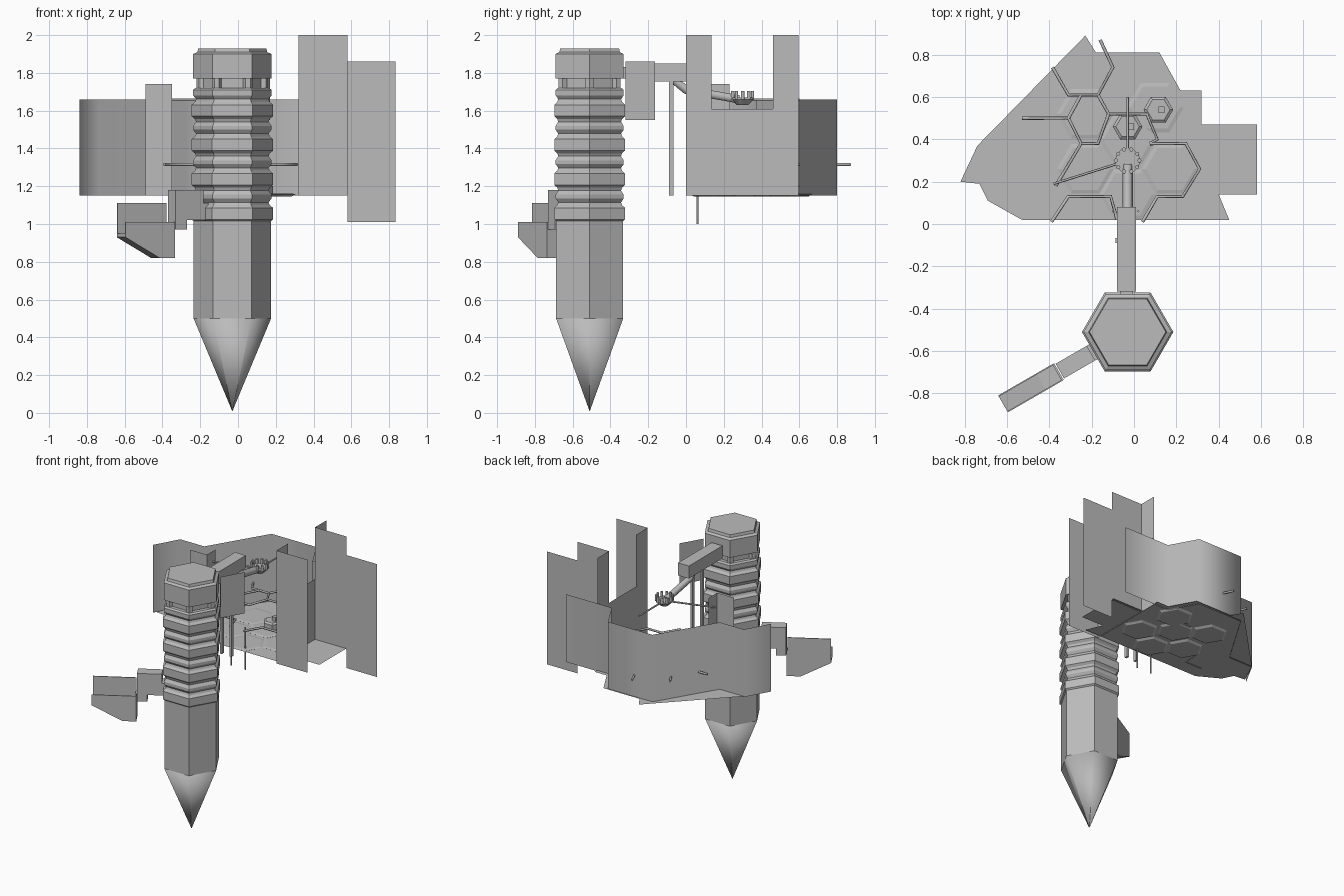
import bpy, bmesh, math
from mathutils import Vector, Matrix

cube = bpy.data.objects.get("Cube")
if cube:
    bpy.data.objects.remove(cube, do_unlink=True)


def material(name, v):
    m = bpy.data.materials.new(name)
    m.use_nodes = True
    m.diffuse_color = (v, v, v, 1)
    m.node_tree.nodes["Principled BSDF"].inputs["Base Color"].default_value = (v, v, v, 1)
    return m


GREY = material("plain grey", 0.5)
PILLAR = Vector((-0.03, -0.51, 0))
FLOOR = 1.15


def finish(name, bm, smooth=False, fix=True):
    if fix:
        bmesh.ops.recalc_face_normals(bm, faces=bm.faces)
    me = bpy.data.meshes.new(name)
    bm.to_mesh(me)
    bm.free()
    me.materials.append(GREY)
    for p in me.polygons:
        p.use_smooth = smooth
    ob = bpy.data.objects.new(name, me)
    bpy.context.collection.objects.link(ob)
    return ob


def loft(name, profile, center, n=6, smooth=False):
    """Stack of regular polygons with a corner on the x axis."""
    bm = bmesh.new()
    rings = []
    for r, z in profile:
        rings.append([bm.verts.new((center[0] + r * math.cos(math.tau * i / n),
                                    center[1] + r * math.sin(math.tau * i / n), z)) for i in range(n)])
    for a, b in zip(rings, rings[1:]):
        for i in range(n):
            j = (i + 1) % n
            bm.faces.new((a[i], a[j], b[j], b[i]))
    bm.faces.new(rings[0][::-1])
    bm.faces.new(rings[-1])
    return finish(name, bm, smooth)


def box(name, lo, hi):
    bm = bmesh.new()
    lo, hi = Vector(lo), Vector(hi)
    bmesh.ops.create_cube(bm, size=1, matrix=Matrix.Translation((lo + hi) / 2) @ Matrix.Diagonal((*(hi - lo), 1)))
    return finish(name, bm)


def wall(name, path, z0, z1, smooth=False):
    """Thin upright sheet along a plan path."""
    bm = bmesh.new()
    low = [bm.verts.new((x, y, z0)) for x, y in path]
    top = [bm.verts.new((x, y, z1)) for x, y in path]
    for i in range(len(path) - 1):
        bm.faces.new((low[i], low[i + 1], top[i + 1], top[i]))
    return finish(name, bm, smooth)


def pipe(name, points, r, sides=2):
    cu = bpy.data.curves.new(name, "CURVE")
    cu.dimensions = "3D"
    cu.bevel_depth = r
    cu.bevel_resolution = sides
    cu.use_fill_caps = True
    sp = cu.splines.new("POLY")
    sp.points.add(len(points) - 1)
    for p, co in zip(sp.points, points):
        p.co = (*co, 1)
    cu.materials.append(GREY)
    ob = bpy.data.objects.new(name, cu)
    bpy.context.collection.objects.link(ob)
    return ob


# Hexagonal pillar: tip, shaft, ribs, neck and cap
loft("pillar_tip", [(0.001, 0.01), (0.205, 0.5)], PILLAR, smooth=True)
loft("pillar_shaft", [(0.205, 0.5), (0.205, 1.02)], PILLAR)
ribs = [(0.2, 1.0)]
for k in range(4):
    z = 1.055 + 0.182 * k
    ribs += [(0.198, z - 0.045), (0.216, z - 0.03), (0.216, z + 0.03), (0.198, z + 0.045),
             (0.192, z + 0.06), (0.208, z + 0.08), (0.208, z + 0.1), (0.192, z + 0.122)]
ribs = ribs[:-2] + [(0.208, 1.71), (0.195, 1.72)]
loft("pillar_ribs", ribs, PILLAR)
loft("pillar_neck", [(0.165, 1.7), (0.165, 1.78)], PILLAR)
for i in range(6):
    a = math.tau * i / 6
    loft("neck_stud", [(0.025, 1.71), (0.025, 1.78)],
         PILLAR + Vector((0.165 * math.cos(a), 0.165 * math.sin(a), 0)))
loft("pillar_cap", [(0.208, 1.77), (0.208, 1.9), (0.185, 1.91), (0.18, 1.93)], PILLAR)

# Slanted side arm, built along its own axis then turned
ARM = Matrix.Translation(PILLAR) @ Matrix.Rotation(math.radians(210), 4, "Z")


def slab(name, profile, w0, w1):
    bm = bmesh.new()
    f = bm.faces.new([bm.verts.new((d, w0, z)) for d, z in profile])
    ext = bmesh.ops.extrude_face_region(bm, geom=[f])
    bmesh.ops.translate(bm, vec=(0, w1 - w0, 0), verts=[v for v in ext["geom"] if isinstance(v, bmesh.types.BMVert)])
    bm.transform(ARM)
    return finish(name, bm)


slab("side_arm_link", [(0.16, 1.02), (0.16, 1.11), (0.2, 1.11), (0.2, 1.18), (0.37, 1.18), (0.37, 0.97),
                       (0.3, 0.97), (0.3, 1.02)], -0.04, 0.04)
belly = [(0.38, 0.82), (0.47, 0.82), (0.68, 0.93)]
slab("side_arm_front_plate", belly + [(0.68, 1.01), (0.38, 1.01)], 0.04, 0.046)
slab("side_arm_back_plate", belly + [(0.68, 1.11), (0.38, 1.11)], -0.046, -0.04)
slab("side_arm_belly", belly + [(0.68, 0.95), (0.47, 0.84), (0.38, 0.84)], -0.045, 0.045)
slab("side_arm_inner_end", [(0.375, 0.82), (0.385, 0.82), (0.385, 1.01), (0.375, 1.01)], -0.045, 0.045)

# Bridge from pillar to platform
box("bridge_joint", (-0.065, -0.345, 1.77), (-0.005, -0.3, 1.83))
box("bridge_beam", (-0.08, -0.32, 1.755), (0.01, 0.08, 1.85))
wall("bridge_screen", [(0.08, -0.32), (0.17, -0.165)], 1.55, 1.86)
for x in (-0.08, 0.0):
    box("bridge_post", (x - 0.008, -0.09, FLOOR), (x + 0.008, -0.065, 1.76))
for x in (-0.1, 0.02):
    pipe("hanging_post", [(x, 0.06, 1.0), (x, 0.06, 1.32)], 0.005)
pipe("bridge_strut", [(-0.03, -0.06, 1.76), (-0.03, 0.0, 1.71), (-0.03, 0.28, 1.66)], 0.025, 1)

# Platform floor with its notch
outline = [(-.53, .02), (.45, .02), (.4, .14), (.58, .14), (.58, .47), (.32, .47), (.32, .63), (.22, .63),
           (.12, .81), (-.18, .81), (-.23, .89), (-.49, .37), (-.42, .36), (-.38, .28), (-.44, .19),
           (-.55, .36), (-.74, .37), (-.82, .2), (-.73, .19), (-.69, .11)]
bm = bmesh.new()
bm.faces.new([bm.verts.new((x, y, FLOOR + 0.006)) for x, y in outline])
bmesh.ops.triangulate(bm, faces=bm.faces)
finish("platform_floor", bm, fix=False)
for c in [(0.17, 0.26), (-0.03, 0.14), (-0.03, 0.4), (-0.23, 0.26), (-0.23, 0.52), (0.1, 0.55)]:
    loft("floor_tile", [(0.115, FLOOR - 0.004), (0.135, FLOOR + 0.008), (0.115, FLOOR + 0.012)], c)

# Perimeter screens
wall("back_screen", [(.58, .6), (.2, .6), (.09, .8), (-.28, .8), (-.54, .37), (-.74, .37), (-.84, .19)],
     FLOOR, 1.66, smooth=True)
for y in (0.0, 0.46):
    wall("tall_screen", [(0.58, y), (0.32, y), (0.32, y + 0.135)], FLOOR, 2.0)
wall("low_side_screen", [(0.32, 0.135), (0.32, 0.46)], FLOOR, 1.61)
wall("outer_screen", [(0.58, 0.46), (0.835, 0.46)], 1.01, 1.86)
wall("right_corner_screen", [(-0.49, 0.13), (-0.35, 0.13), (-0.35, 0.23)], FLOOR, 1.74)

# Honeycomb rails
rails = [[(.075, .38), (.245, .38), (.31, .26), (.23, .13), (.11, .13), (.04, .01)],
         [(-.39, .01), (-.31, .13), (-.11, .13), (-.08, .02)],
         [(-.53, .5), (-.31, .5), (-.25, .38), (-.37, .18)],
         [(-.385, .74), (-.31, .61), (-.17, .61), (-.1, .74), (-.16, .87)],
         [(-.31, .5), (-.25, .61)],
         [(-.17, .61), (-.12, .52), (.06, .52), (.11, .4), (.075, .38)],
         [(-.25, .38), (-.17, .38), (-.12, .52)]]
for path in rails:
    pipe("honeycomb_rail", [(x, y, 1.315) for x, y in path], 0.008, 1)

# Hexagonal seats with a small block on each
for c in [(-0.03, 0.46), (0.115, 0.54)]:
    loft("hex_seat", [(0.07, FLOOR), (0.07, 1.2), (0.055, 1.21)], c)
    box("seat_block", (c[0], c[1] - 0.015, 1.2), (c[0] + 0.03, c[1] + 0.015, 1.24))

# Central crown with spokes
hub = Vector((-0.03, 0.3, 1.66))
loft("crown_bowl", [(0.03, 1.63), (0.06, 1.66), (0.06, 1.67), (0.03, 1.67)], hub, 12)
for i in range(10):
    a = math.tau * i / 10
    p = hub + Vector((0.055 * math.cos(a), 0.055 * math.sin(a), 0))
    pipe("crown_prong", [p, p + Vector((0, 0, 0.045))], 0.01, 1)
for end in [(-.38, .19), (-.03, .6)]:
    pipe("crown_spoke", [hub, (*end, 1.66)], 0.006, 1)
